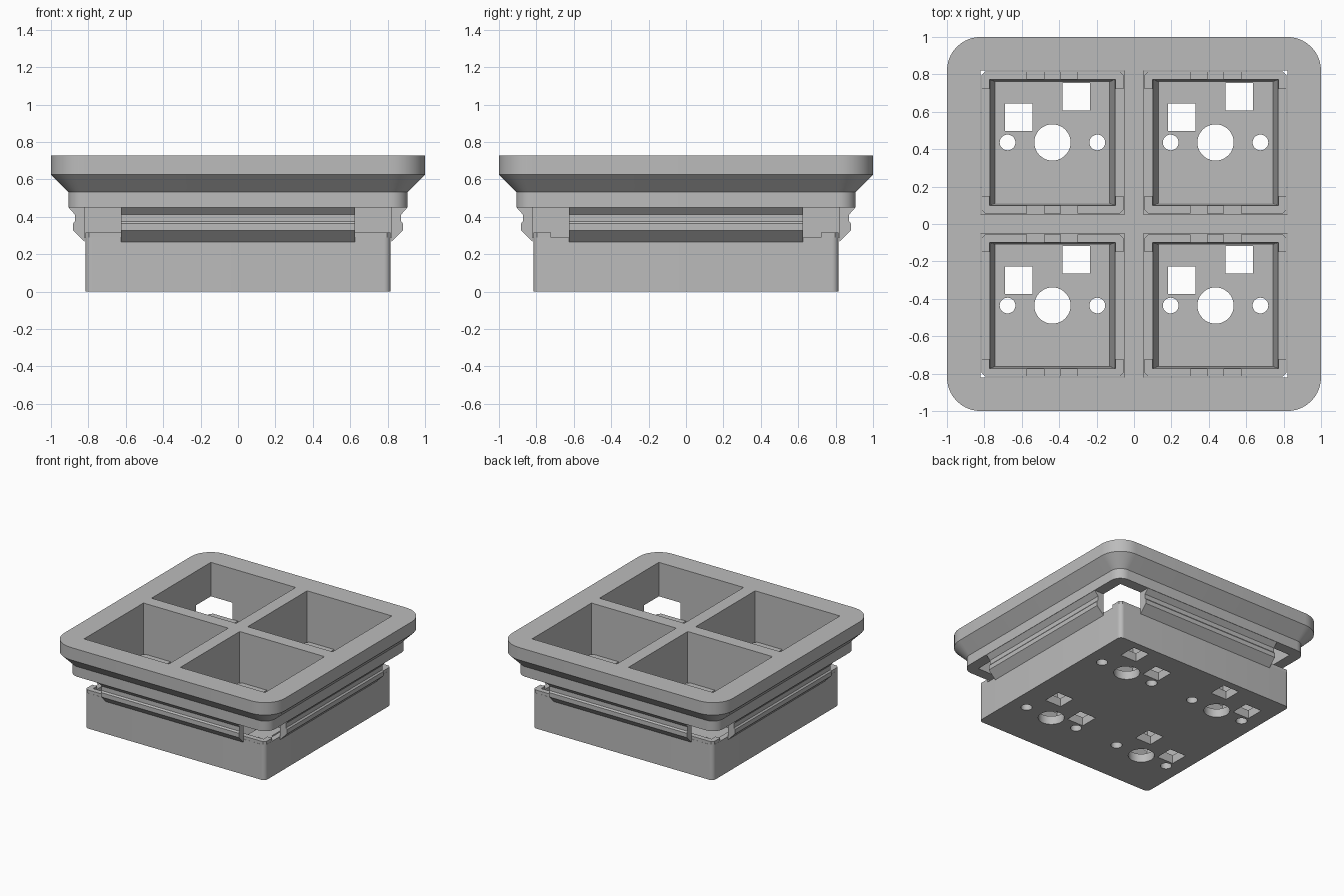
import bpy, bmesh
from math import cos, sin, pi
from mathutils import Matrix, Vector

if "Cube" in bpy.data.objects:
    bpy.data.objects.remove(bpy.data.objects["Cube"], do_unlink=True)

grey = bpy.data.materials.new("matte grey")
grey.use_nodes = True
COLOUR = (0.5, 0.5, 0.5, 1)
grey.diffuse_color = COLOUR
grey.node_tree.nodes["Principled BSDF"].inputs["Base Color"].default_value = COLOUR

PITCH = 0.436          # socket centre distance from each axis
BAR = 0.052            # half width of the dividers
INNER = 0.82           # half width of the frame opening
DECK = 0.29            # top of the base
RIM = 0.449            # underside of the frame
CENTRES = [(sx * PITCH, sy * PITCH) for sx in (-1, 1) for sy in (-1, 1)]


def rect(hx, hy, cx=0, cy=0):
    return [(cx - hx, cy - hy), (cx + hx, cy - hy), (cx + hx, cy + hy), (cx - hx, cy + hy)]


def rounded(half, r, n=10):
    pts = []
    for q, (sx, sy) in enumerate([(1, 1), (-1, 1), (-1, -1), (1, -1)]):
        for i in range(n + 1):
            a = (q + i / n) * pi / 2
            pts.append((sx * (half - r) + r * cos(a), sy * (half - r) + r * sin(a)))
    return pts


def circle(r, cx, cy, n=40):
    return [(cx + r * cos(2 * pi * i / n), cy + r * sin(2 * pi * i / n)) for i in range(n)]


def loft(bm, layers, matrix=Matrix()):
    """Closed solid through outlines given as (points, height)."""
    rings = [[bm.verts.new(matrix @ Vector((x, y, z))) for x, y in pts] for pts, z in layers]
    for a, b in zip(rings, rings[1:]):
        for i in range(len(a)):
            j = (i + 1) % len(a)
            bm.faces.new((a[i], a[j], b[j], b[i]))
    bm.faces.new(rings[0][::-1])
    bm.faces.new(rings[-1])


def make(name, solids):
    bm = bmesh.new()
    for layers, *matrix in solids:
        loft(bm, layers, *matrix)
    bmesh.ops.recalc_face_normals(bm, faces=bm.faces)
    mesh = bpy.data.meshes.new(name)
    bm.to_mesh(mesh)
    bm.free()
    mesh.materials.append(grey)
    obj = bpy.data.objects.new(name, mesh)
    bpy.context.collection.objects.link(obj)
    return obj


def cut(obj, solids):
    cutter = make("cutter", solids)
    cutter.hide_render = True
    mod = obj.modifiers.new("cut", "BOOLEAN")
    mod.operation, mod.solver, mod.object = "DIFFERENCE", "EXACT", cutter
    graph = bpy.context.evaluated_depsgraph_get()
    mesh = bpy.data.meshes.new_from_object(obj.evaluated_get(graph))
    obj.modifiers.clear()
    obj.data = mesh
    bpy.data.objects.remove(cutter, do_unlink=True)


def smooth(obj):
    bpy.ops.object.select_all(action="DESELECT")
    obj.select_set(True)
    bpy.context.view_layer.objects.active = obj
    bpy.ops.object.shade_smooth_by_angle(angle=pi / 6)


# Upper frame with a tapered skirt and four square openings
lower, upper = rounded(0.907, 0.09), rounded(1, 0.18)
frame = make("top_frame", [([(lower, RIM), (lower, 0.532), (upper, 0.625), (upper, 0.727)],)])
half = (INNER - BAR) / 2
cut(frame, [([(rect(half, half, x, y), 0.4), (rect(half, half, x, y), 0.8)],) for x, y in CENTRES])
smooth(frame)

# Cross divider below the frame, resting on the base
plus = []
for k in range(4):
    c, s = round(cos(k * pi / 2)), round(sin(k * pi / 2))
    for x, y in [(INNER, -BAR), (INNER, BAR), (BAR, BAR)]:
        plus.append((c * x - s * y, s * x + c * y))
make("cross_divider", [([(plus, DECK), (plus, RIM)],)])

# Snap rails hanging from the frame on all four sides
rail = [(INNER, RIM), (0.905, RIM), (0.872, 0.412), (0.872, 0.376), (0.882, 0.364),
        (0.882, 0.328), (INNER, 0.266)]
upright = Matrix(((1, 0, 0, 0), (0, 0, 1, 0), (0, 1, 0, 0), (0, 0, 0, 1)))
make("snap_rails", [([(rail, -0.625), (rail, 0.625)], Matrix.Rotation(k * pi / 2, 4, "Z") @ upright)
                    for k in range(4)])

# Base block with tapered switch sockets
outline = rounded(0.816, 0.035)
base = make("base", [([(outline, 0), (outline, DECK)],)])
cut(base, [([(rect(0.306, 0.326, x, y), 0.07), (rect(0.335, 0.336, x, y), DECK),
             (rect(0.335, 0.336, x, y), 0.35)],) for x, y in CENTRES])

# Pin holes through each socket floor
holes = []
for x, y in CENTRES:
    for shape in (circle(0.097, x, y), circle(0.042, x - 0.24, y), circle(0.042, x + 0.24, y),
                  rect(0.074, 0.074, x - 0.18, y + 0.135), rect(0.073, 0.073, x + 0.127, y + 0.245)):
        holes.append(([(shape, -0.05), (shape, 0.12)],))
cut(base, holes)
smooth(base)

# Raised corner brackets and centre tabs locating the frame on the base
corner = [(0.135, 0.336), (0.336, 0.336), (0.336, 0.285), (0.379, 0.285),
          (0.379, 0.36), (0.36, 0.379), (0.135, 0.379)]
locators = []
for x, y in CENTRES:
    for sy in (-1, 1):
        shapes = [[(x + sx * px, y + sy * py) for px, py in corner] for sx in (-1, 1)]
        shapes.append(rect(0.045, 0.0215, x, y + sy * 0.3575))
        locators += [([(s, DECK), (s, 0.315)],) for s in shapes]
make("locating_tabs", locators)
